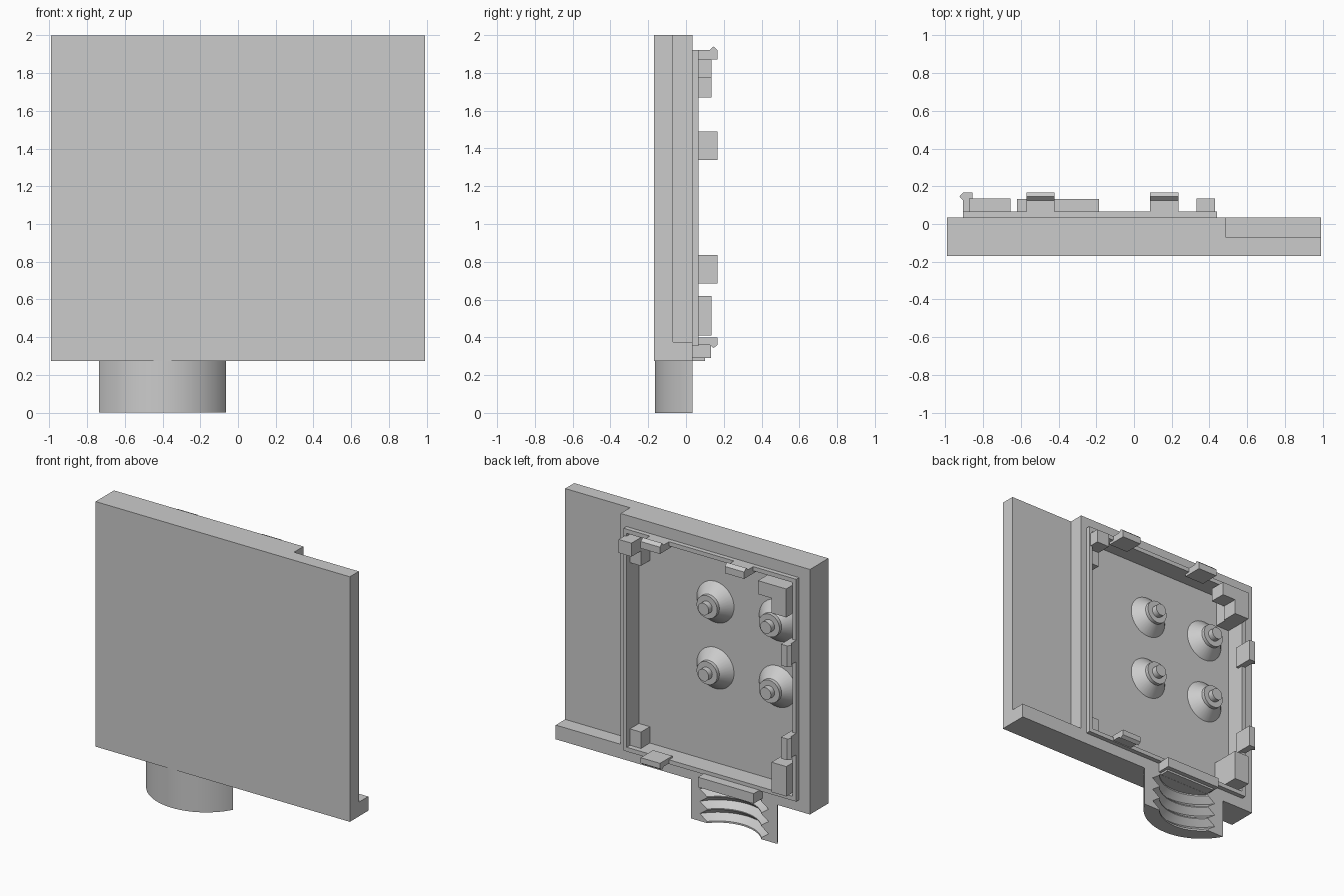
import bpy, bmesh, math
from mathutils import Vector

if "Cube" in bpy.data.objects:
    bpy.data.objects.remove(bpy.data.objects["Cube"])

grey = bpy.data.materials.new("plain grey")
grey.diffuse_color = (0.6, 0.6, 0.6, 1)
grey.use_nodes = True
grey.node_tree.nodes["Principled BSDF"].inputs["Base Color"].default_value = grey.diffuse_color


def finish(name, bm, smooth=False):
    bmesh.ops.recalc_face_normals(bm, faces=bm.faces[:])
    me = bpy.data.meshes.new(name)
    bm.to_mesh(me)
    bm.free()
    me.materials.append(grey)
    ob = bpy.data.objects.new(name, me)
    bpy.context.scene.collection.objects.link(ob)
    if smooth:
        bpy.ops.object.select_all(action='DESELECT')
        ob.select_set(True)
        bpy.context.view_layer.objects.active = ob
        bpy.ops.object.shade_smooth_by_angle(angle=math.radians(25))
    return ob


def box(name, x0, x1, y0, y1, z0, z1):
    bm = bmesh.new()
    bmesh.ops.create_cube(bm, size=1)
    for v in bm.verts:
        v.co = Vector(((x0 + x1) / 2 + v.co.x * (x1 - x0),
                       (y0 + y1) / 2 + v.co.y * (y1 - y0),
                       (z0 + z1) / 2 + v.co.z * (z1 - z0)))
    return finish(name, bm)


def prism(name, points, offset):
    """Extrude a flat outline along an offset."""
    bm = bmesh.new()
    face = bm.faces.new([bm.verts.new(p) for p in points])
    ext = bmesh.ops.extrude_face_region(bm, geom=[face])
    bmesh.ops.translate(bm, vec=offset,
                        verts=[g for g in ext["geom"] if isinstance(g, bmesh.types.BMVert)])
    return finish(name, bm)


def combine(target, other, operation):
    mod = target.modifiers.new(operation, 'BOOLEAN')
    mod.operation, mod.object, mod.solver = operation, other, 'EXACT'
    bpy.context.view_layer.objects.active = target
    bpy.ops.object.modifier_apply(modifier=mod.name)
    bpy.data.objects.remove(other)


# Panel with raised lip, side recess and open cavity
FLOOR, RIM, LIP = -0.07, 0.035, 0.067
panel = box("panel", -0.99, 0.99, -0.17, RIM, 0.275, 2.0)
combine(panel, box("lip", -0.905, 0.44, -0.1, LIP, 0.355, 1.92), 'UNION')
combine(panel, box("recess", 0.485, 1.2, FLOOR, 0.3, 0.375, 2.2), 'DIFFERENCE')
combine(panel, box("cavity", -0.875, 0.415, FLOOR, 0.3, 0.385, 1.89), 'DIFFERENCE')

# Snap clips: hooked profile as (outward, y)
HOOK = [(-0.048, 0.03), (0, 0.03), (0, 0.125), (0.02, 0.145), (0, 0.168), (-0.048, 0.168)]
for x in (-0.57, 0.085):
    prism("top_clip", [(x, y, 1.92 + u) for u, y in HOOK], (0.15, 0, 0))
prism("bottom_clip", [(0.085, y, 0.36 - u * 0.8) for u, y in HOOK], (0.15, 0, 0))
for z in (0.685, 1.34):
    prism("side_clip", [(-0.905 - u, y, z) for u, y in HOOK], (0, 0, 0.15))

# Corner blocks
L_SHAPE = [(-0.875, 1.67), (-0.76, 1.67), (-0.76, 1.775), (-0.655, 1.775),
           (-0.655, 1.87), (-0.875, 1.87)]
prism("angled_corner_block", [(x, 0.02, z) for x, z in L_SHAPE], (0, 0.115, 0))
box("angled_block_support", -0.876, -0.77, FLOOR, 0.03, 1.67, 1.891)
box("lower_corner_block", -0.876, -0.76, FLOOR, 0.135, 0.41, 0.62)
box("upper_corner_block", 0.33, 0.43, 0.02, 0.135, 1.775, 1.87)
box("upper_corner_pillar", 0.33, 0.416, FLOOR, 0.03, 1.67, 1.891)
box("small_corner_pillar", 0.33, 0.416, FLOOR, 0.03, 0.384, 0.5)

# Stepped mounting posts, turned about the y axis
POST = [(0.145, FLOOR), (0.08, 0.0), (0.08, 0.025), (0.042, 0.025), (0.042, 0.065)]
for px in (-0.18, -0.665):
    for pz in (1.05, 1.515):
        bm = bmesh.new()
        n = 32
        rings = [[bm.verts.new((px + r * math.cos(2 * math.pi * i / n), y,
                                pz + r * math.sin(2 * math.pi * i / n)))
                  for i in range(n)] for r, y in POST]
        for a, b in zip(rings, rings[1:]):
            for i in range(n):
                j = (i + 1) % n
                bm.faces.new((a[i], a[j], b[j], b[i]))
        bm.faces.new(rings[0])
        bm.faces.new(rings[-1])
        post = finish("mounting_post", bm, True)
        # Trim the wide foot where it meets the side wall
        for v in post.data.vertices:
            v.co.x = max(v.co.x, -0.876)

# Half pipe neck with V shaped thread grooves
CX, CY, N = -0.4, 0.219, 32


def arc(r, z):
    half = math.acos((CY - RIM) / r)
    ts = [half * (2 * i / N - 1) for i in range(N + 1)]
    return [(CX + r * math.sin(t), CY - r * math.cos(t), z) for t in ts]


levels = [(0, 0.28)]
for k in range(3):
    z = 0.012 + k * 0.087
    levels += [(z, 0.28), (z + 0.04, 0.325), (z + 0.08, 0.28)]
levels.append((0.276, 0.28))
bm = bmesh.new()
loops = [[bm.verts.new(p) for p in arc(0.384, z) + arc(r, z)[::-1]] for z, r in levels]
for a, b in zip(loops, loops[1:]):
    for i in range(len(a)):
        j = (i + 1) % len(a)
        bm.faces.new((a[i], a[j], b[j], b[i]))
for ring in (loops[0], loops[-1]):
    for i in range(N):
        bm.faces.new((ring[i], ring[i + 1], ring[-2 - i], ring[-1 - i]))
finish("threaded_neck", bm, True)

# Stop bar above the neck
box("stop_bar", -0.62, -0.185, 0.03, 0.132, 0.29, 0.36)
box("stop_bar_step", -0.6, -0.205, 0.03, 0.1, 0.276, 0.29)
